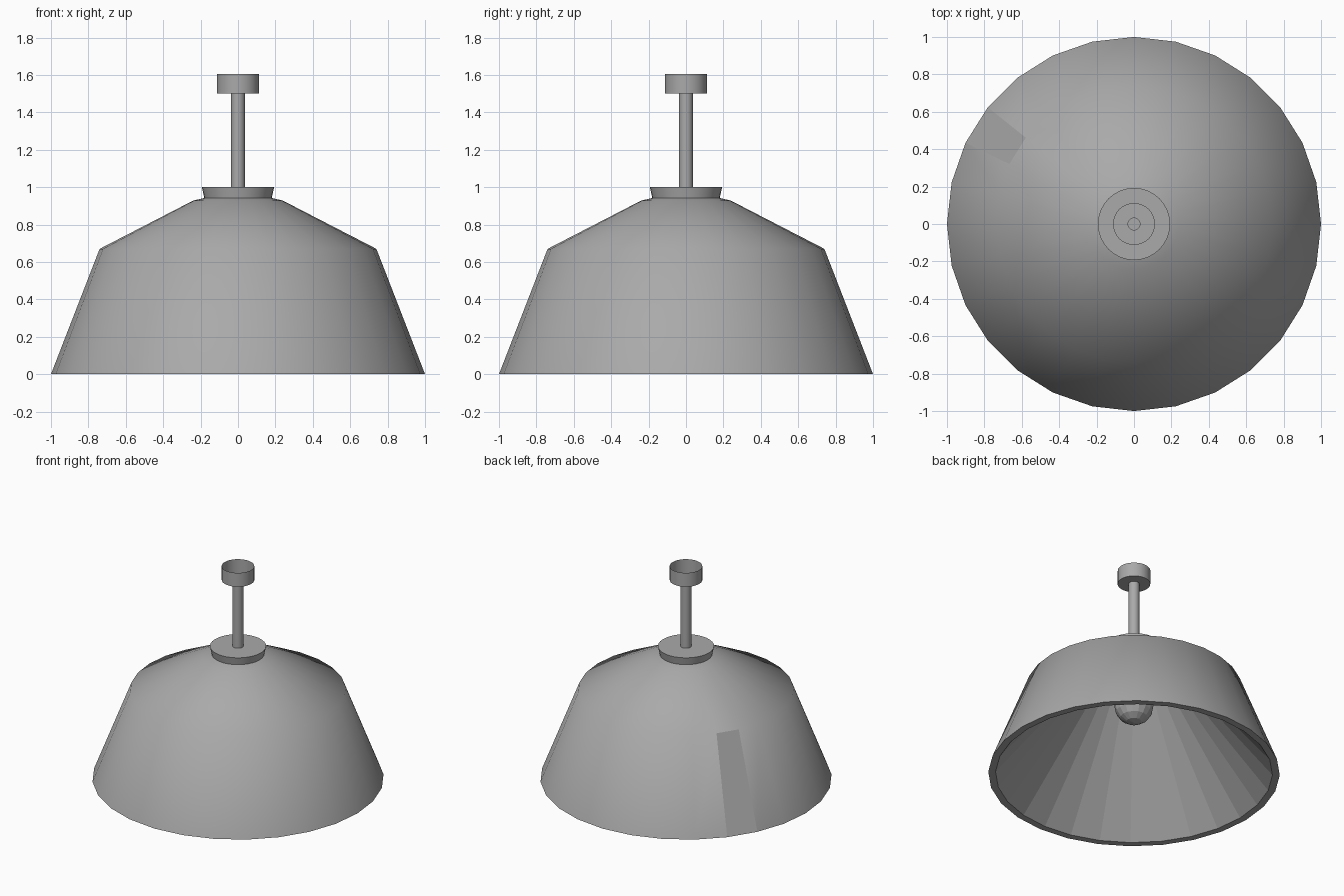
import bpy, math

old = bpy.data.objects.get("Cube")
if old:
    bpy.data.objects.remove(old, do_unlink=True)

grey = bpy.data.materials.new("lamp_grey")
grey.use_nodes = True
colour = (0.4, 0.4, 0.4, 1)
grey.diffuse_color = colour
grey.node_tree.nodes["Principled BSDF"].inputs["Base Color"].default_value = colour


def lathe(name, profile, sides, smooth=()):
    """Spin a (radius, z) profile; a radius of 0 closes to a point.
    smooth lists the profile spans that are shaded smooth."""
    verts, faces, spans, rings = [], [], [], []
    for r, z in profile:
        count = sides if r else 1
        start = len(verts)
        for i in range(count):
            a = math.tau * i / sides
            verts.append((r * math.cos(a), r * math.sin(a), z))
        rings.append([start + i % count for i in range(sides)])
    for s, (lo, hi) in enumerate(zip(rings, rings[1:])):
        for i in range(sides):
            j = (i + 1) % sides
            corners = list(dict.fromkeys((lo[i], lo[j], hi[j], hi[i])))
            faces.append(corners)
            spans.append(s)
    mesh = bpy.data.meshes.new(name)
    mesh.from_pydata(verts, [], faces)
    mesh.materials.append(grey)
    for poly, s in zip(mesh.polygons, spans):
        poly.use_smooth = s in smooth
    mesh.update()
    obj = bpy.data.objects.new(name, mesh)
    bpy.context.collection.objects.link(obj)
    return obj


# Shade: straight faceted lining, flat rim, smooth outer skin and crown
shade = lathe("shade", [(0, 0.92), (0.2, 0.92), (0.95, 0), (1, 0),
                        (0.74, 0.67), (0.24, 0.928), (0.17, 0.945)],
              28, smooth=(3, 4, 5))
# One flat panel on the lower skin
shade.data.polygons[3 * 28 + 11].use_smooth = False

# Collar on top of the shade
lathe("collar", [(0, 0.94), (0.18, 0.94), (0.193, 1.0), (0, 1.0)], 32, smooth=(1,))

# Hollow stem and open ceiling cup
lathe("stem", [(0.037, 0.99), (0.037, 1.505), (0.032, 1.505), (0.032, 0.99)],
      24, smooth=(0, 2))
lathe("ceiling_cup", [(0.037, 1.5), (0.112, 1.5), (0.112, 1.605)], 32, smooth=(1,))

# Bulb: faceted globe on a socket
radius, centre, steps = 0.135, 0.535, 8
globe = [(radius * math.sin(math.pi * i / steps) if 0 < i < steps else 0,
          centre - radius * math.cos(math.pi * i / steps)) for i in range(steps + 1)]
lathe("bulb", globe, 16)
lathe("socket", [(0.065, 0.64), (0.065, 0.92)], 16, smooth=(0,))
